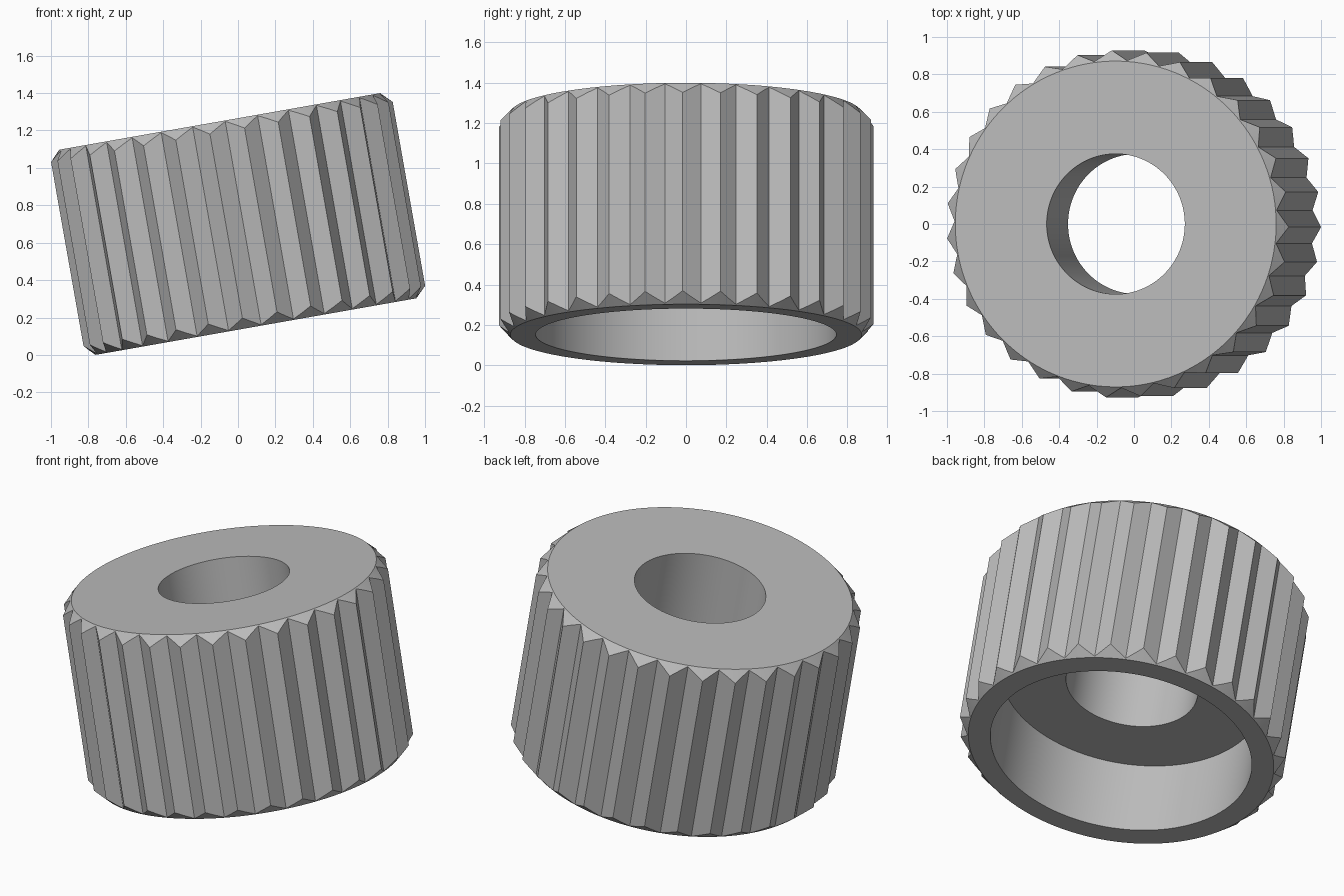
import bpy
import bmesh
from math import cos, sin, pi, radians
from mathutils import Matrix

cube = bpy.data.objects.get("Cube")
if cube:
    bpy.data.objects.remove(cube, do_unlink=True)

TEETH, STEPS = 31, 4            # columns per tooth
PHASE = radians(-1)
TIP, VALLEY, RIM = 0.929, 0.876, 0.871
RECESS, BORE = 0.745, 0.375
HALF = 0.557                    # half of the height
RECESS_TOP = -HALF + 0.455
COLUMNS = TEETH * STEPS


def circle(radius, z):
    """Round ring of points."""
    return [(radius * cos(PHASE + 2 * pi * i / COLUMNS),
             radius * sin(PHASE + 2 * pi * i / COLUMNS), z)
            for i in range(COLUMNS)]


def toothed(side):
    """Zigzag ring lying on the 45 degree edge chamfer."""
    corners = []
    for k in range(TEETH * 2 + 1):
        r = VALLEY if k % 2 else TIP
        a = PHASE + pi * k / TEETH
        corners.append((r * cos(a), r * sin(a)))
    ring = []
    half = STEPS // 2
    for p, q in zip(corners, corners[1:]):
        for s in range(half):
            t = s / half
            x, y = p[0] + (q[0] - p[0]) * t, p[1] + (q[1] - p[1]) * t
            depth = (x * x + y * y) ** 0.5 - RIM
            ring.append((x, y, side * (HALF - depth)))
    return ring


# Rings from the top rim, down the outside, and back up through the bore
rings = [
    circle(RIM, HALF), toothed(1), toothed(-1), circle(RIM, -HALF),
    circle(RECESS, -HALF), circle(RECESS, RECESS_TOP),
    circle(BORE, RECESS_TOP), circle(BORE, HALF),
]

bm = bmesh.new()
loops = [[bm.verts.new(p) for p in ring] for ring in rings]
for a, b in zip(loops, loops[1:] + loops[:1]):
    for i in range(COLUMNS):
        j = (i + 1) % COLUMNS
        bm.faces.new((a[i], b[i], b[j], a[j]))
bmesh.ops.recalc_face_normals(bm, faces=bm.faces)

# Leaning pose
bm.transform(Matrix.Translation((-0.001, 0, 0.70)) @ Matrix.Rotation(radians(-10), 4, 'Y'))

mesh = bpy.data.meshes.new("knurled_knob")
bm.to_mesh(mesh)
bm.free()
knob = bpy.data.objects.new("knurled_knob", mesh)
bpy.context.collection.objects.link(knob)

# Plain grey finish
grey = bpy.data.materials.new("plain_grey")
grey.use_nodes = True
colour = (0.5, 0.5, 0.5, 1)
grey.diffuse_color = colour
grey.node_tree.nodes["Principled BSDF"].inputs["Base Color"].default_value = colour
mesh.materials.append(grey)

bpy.context.view_layer.objects.active = knob
knob.select_set(True)
bpy.ops.object.shade_smooth_by_angle(angle=radians(25))
